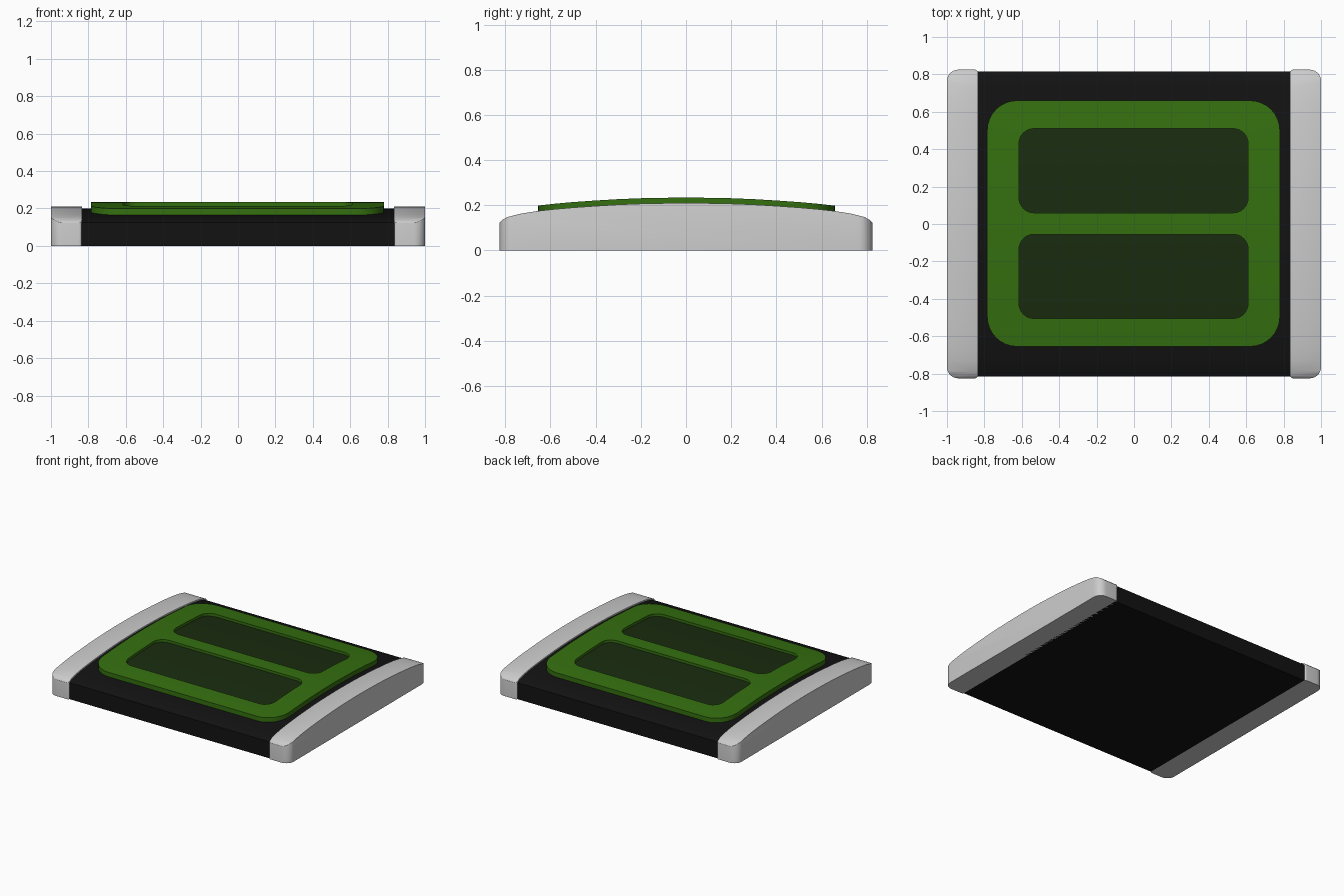
import bpy, bmesh, math

if "Cube" in bpy.data.objects:
    bpy.data.objects.remove(bpy.data.objects["Cube"])


def material(name, color):
    m = bpy.data.materials.new(name)
    m.diffuse_color = (*color, 1)
    m.use_nodes = True
    m.node_tree.nodes["Principled BSDF"].inputs["Base Color"].default_value = m.diffuse_color
    return m


def interp(points, y):
    y = min(abs(y), points[-1][0])
    for (a, za), (b, zb) in zip(points, points[1:]):
        if y <= b:
            return za + (zb - za) * (y - a) / (b - a)
    return points[-1][1]


# Arched side profile (|y|, z), shared by all parts with a height offset
ARCH = [(0, .21), (.1, .209), (.2, .207), (.3, .203), (.4, .197), (.5, .190),
        (.58, .183), (.66, .174), (.73, .163), (.79, .148), (.815, .134), (.825, .124)]


def arch(offset):
    return lambda y: interp(ARCH, y) + offset


def rounded(x0, x1, y0, y1, r_left, r_right, steps=8):
    """Rounded rectangle outline; separate radii for left and right corners."""
    pts = []
    corners = [(x1, y1, r_right, -1, -1, 0), (x0, y1, r_left, 1, -1, 90),
               (x0, y0, r_left, 1, 1, 180), (x1, y0, r_right, -1, 1, 270)]
    for cx, cy, r, sx, sy, start in corners:
        for i in range(steps + 1 if r else 1):
            a = math.radians(start + 90 * i / steps)
            pts.append((cx + sx * r + r * math.cos(a), cy + sy * r + r * math.sin(a)))
    return pts


def slab(name, loops, bottom, top, mat=None, bevel=0):
    """Fill outlines, slice along y, then thicken between two height functions."""
    bm = bmesh.new()
    for loop in loops:
        vs = [bm.verts.new((x, y, 0)) for x, y in loop]
        for i, v in enumerate(vs):
            bm.edges.new((v, vs[(i + 1) % len(vs)]))
    bmesh.ops.triangle_fill(bm, use_beauty=True, edges=bm.edges[:], normal=(0, 0, 1))
    for y in sorted({s * p[0] for p in ARCH for s in (-1, 1)}):
        bmesh.ops.bisect_plane(bm, geom=bm.verts[:] + bm.edges[:] + bm.faces[:],
                               dist=1e-5, plane_co=(0, y, 0), plane_no=(0, 1, 0))
    ret = bmesh.ops.extrude_face_region(bm, geom=bm.faces[:], use_keep_orig=True)
    upper = {g for g in ret['geom'] if isinstance(g, bmesh.types.BMVert)}
    for v in bm.verts:
        v.co.z = top(v.co.y) if v in upper else bottom(v.co.y)
    bmesh.ops.recalc_face_normals(bm, faces=bm.faces[:])
    bmesh.ops.dissolve_limit(bm, angle_limit=0.002, verts=bm.verts[:], edges=bm.edges[:])
    if bevel:
        rim = [e for e in bm.edges if all(v.co.z > .05 for v in e.verts)
               and len(e.link_faces) == 2
               and sum(abs(f.normal.z) < .05 for f in e.link_faces) == 1]
        bmesh.ops.bevel(bm, geom=rim, offset=bevel, segments=3, profile=.5,
                        affect='EDGES', clamp_overlap=True)
    me = bpy.data.meshes.new(name)
    bm.to_mesh(me)
    bm.free()
    ob = bpy.data.objects.new(name, me)
    bpy.context.collection.objects.link(ob)
    if mat:
        me.materials.append(mat)
    bpy.ops.object.select_all(action='DESELECT')
    ob.select_set(True)
    bpy.context.view_layer.objects.active = ob
    bpy.ops.object.shade_smooth_by_angle(angle=math.radians(30))
    return ob


black = material("black", (.006, .006, .006))
green = material("green", (.035, .16, .005))
dark = material("dark_green", (.01, .025, .005))
ground = lambda y: 0.0

# Black body between the end caps
slab("body", [rounded(-.85, .85, -.815, .815, 0, 0)], ground, arch(-.01), black)

# Grey end caps, rounded mostly on the outer corners
slab("left_end_cap", [rounded(-1, -.835, -.825, .825, .06, .015)], ground, arch(0), None, .009)
slab("right_end_cap", [rounded(.835, 1, -.825, .825, .015, .06)], ground, arch(0), None, .009)

# Green frame with two window openings
windows = [(.06, .51), (-.505, -.055)]
holes = [rounded(-.615, .61, a, b, .08, .08) for a, b in windows]
slab("green_frame", [rounded(-.785, .78, -.655, .66, .16, .16)] + holes,
     arch(-.015), arch(.024), green)

# Recessed dark window panes
for label, (a, b) in zip(("back", "front"), windows):
    slab(label + "_window", [rounded(-.62, .615, a - .005, b + .005, .08, .08)],
         arch(-.013), arch(.004), dark)
